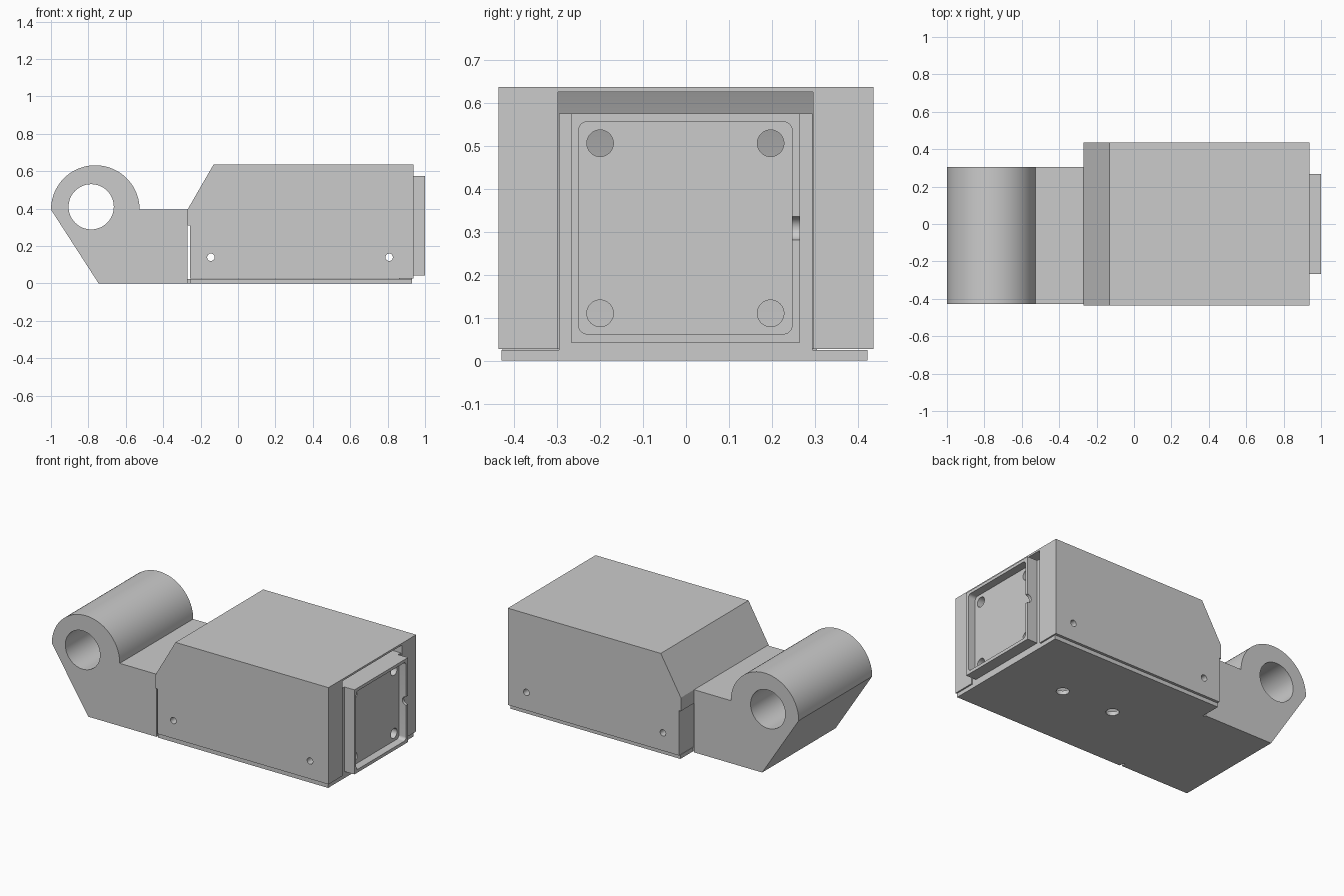
import bpy, bmesh
from math import sin, cos, pi, atan2

if "Cube" in bpy.data.objects:
    bpy.data.objects.remove(bpy.data.objects["Cube"])


def prism(name, pts, axis, a, b):
    """Extrude a 2D outline along an axis; the two coordinates keep x, y, z order."""
    i = "xyz".index(axis)

    def place(p, d):
        c = list(p)
        c.insert(i, d)
        return c

    bm = bmesh.new()
    face = bm.faces.new([bm.verts.new(place(p, a)) for p in pts])
    ext = bmesh.ops.extrude_face_region(bm, geom=[face])
    for v in ext["geom"]:
        if isinstance(v, bmesh.types.BMVert):
            v.co[i] = b
    bmesh.ops.recalc_face_normals(bm, faces=bm.faces)
    mesh = bpy.data.meshes.new(name)
    bm.to_mesh(mesh)
    bm.free()
    obj = bpy.data.objects.new(name, mesh)
    bpy.context.collection.objects.link(obj)
    return obj


def rect(u0, u1, v0, v1):
    return [(u0, v0), (u1, v0), (u1, v1), (u0, v1)]


def arc(u, v, r, a0, a1, n):
    return [(u + r * cos(a0 + (a1 - a0) * k / n), v + r * sin(a0 + (a1 - a0) * k / n))
            for k in range(n + 1)]


def circle(u, v, r, n=32):
    return arc(u, v, r, 0, 2 * pi, n)[:-1]


def round_rect(u0, u1, v0, v1, r):
    corners = [(u1 - r, v1 - r), (u0 + r, v1 - r), (u0 + r, v0 + r), (u1 - r, v0 + r)]
    return [p for k, (u, v) in enumerate(corners)
            for p in arc(u, v, r, k * pi / 2, (k + 1) * pi / 2, 6)]


def cut(obj, pts, axis, a, b):
    """Subtract an extruded outline and remove the cutter."""
    cutter = prism("cutter", pts, axis, a, b)
    cutter.hide_render = True
    mod = obj.modifiers.new("cut", 'BOOLEAN')
    mod.operation = 'DIFFERENCE'
    mod.solver = 'EXACT'
    mod.object = cutter
    bpy.context.view_layer.objects.active = obj
    bpy.ops.object.modifier_apply(modifier=mod.name)
    bpy.data.objects.remove(cutter)


# Hinge arm: barrel outline running down into the foot
barrel = arc(-0.763, 0.395, 0.237, 0, pi, 40)
arm = prism("hinge_arm", [(-0.745, 0), (-0.27, 0), (-0.27, 0.395)] + barrel,
            'y', -0.427, 0.305)
cut(arm, circle(-0.785, 0.41, 0.121, 48), 'y', -0.6, 0.6)
cut(arm, circle(0.207, 0.10, 0.02, 24), 'x', -0.35, -0.2)

# Base plate with narrow slots beside the arm and two mounting holes
plate = prism("base_plate", [
    (-0.27, -0.40), (-0.27, 0.295), (-0.257, 0.295), (-0.257, 0.423),
    (0.93, 0.423), (0.93, -0.43), (-0.257, -0.43), (-0.257, -0.40)],
    'z', 0, 0.025)
for x in (0.157, 0.52):
    cut(plate, circle(x, 0, 0.037), 'z', -0.1, 0.1)

# Hollow cover with thick sides, thin roof and sloped nose
cover = prism("cover", [
    (-0.257, 0.027), (-0.257, 0.31), (-0.27, 0.31), (-0.27, 0.395),
    (-0.13, 0.637), (0.937, 0.637), (0.937, 0.027)], 'y', -0.437, 0.437)
cut(cover, [(-0.245, -0.1), (-0.245, 0.40), (-0.122, 0.625), (1.1, 0.625), (1.1, -0.1)],
    'y', -0.298, 0.296)
for x in (-0.145, 0.808):
    cut(cover, circle(x, 0.14, 0.02, 24), 'y', -0.6, 0.6)

# End wall closing the cover, and the socket frame standing on it
wall = prism("end_wall", rect(-0.296, 0.294, 0.025, 0.575), 'x', 0.86, 0.93)
frame = prism("socket_frame", rect(-0.268, 0.266, 0.042, 0.575), 'x', 0.93, 1.0)
cut(frame, round_rect(-0.25, 0.247, 0.062, 0.556, 0.02), 'x', 0.95, 1.1)
cut(frame, circle(1.0, 0.308, 0.027), 'y', 0.2, 0.4)
for part in (wall, frame):
    for y in (-0.2, 0.197):
        for z in (0.11, 0.506):
            cut(part, circle(y, z, 0.031), 'x', 0.7, 1.2)

# Smooth the round surfaces, keep the edges sharp
for obj in (arm, plate, cover, wall, frame):
    bpy.ops.object.select_all(action='DESELECT')
    obj.select_set(True)
    bpy.context.view_layer.objects.active = obj
    bpy.ops.object.shade_smooth_by_angle(angle=pi / 6)
